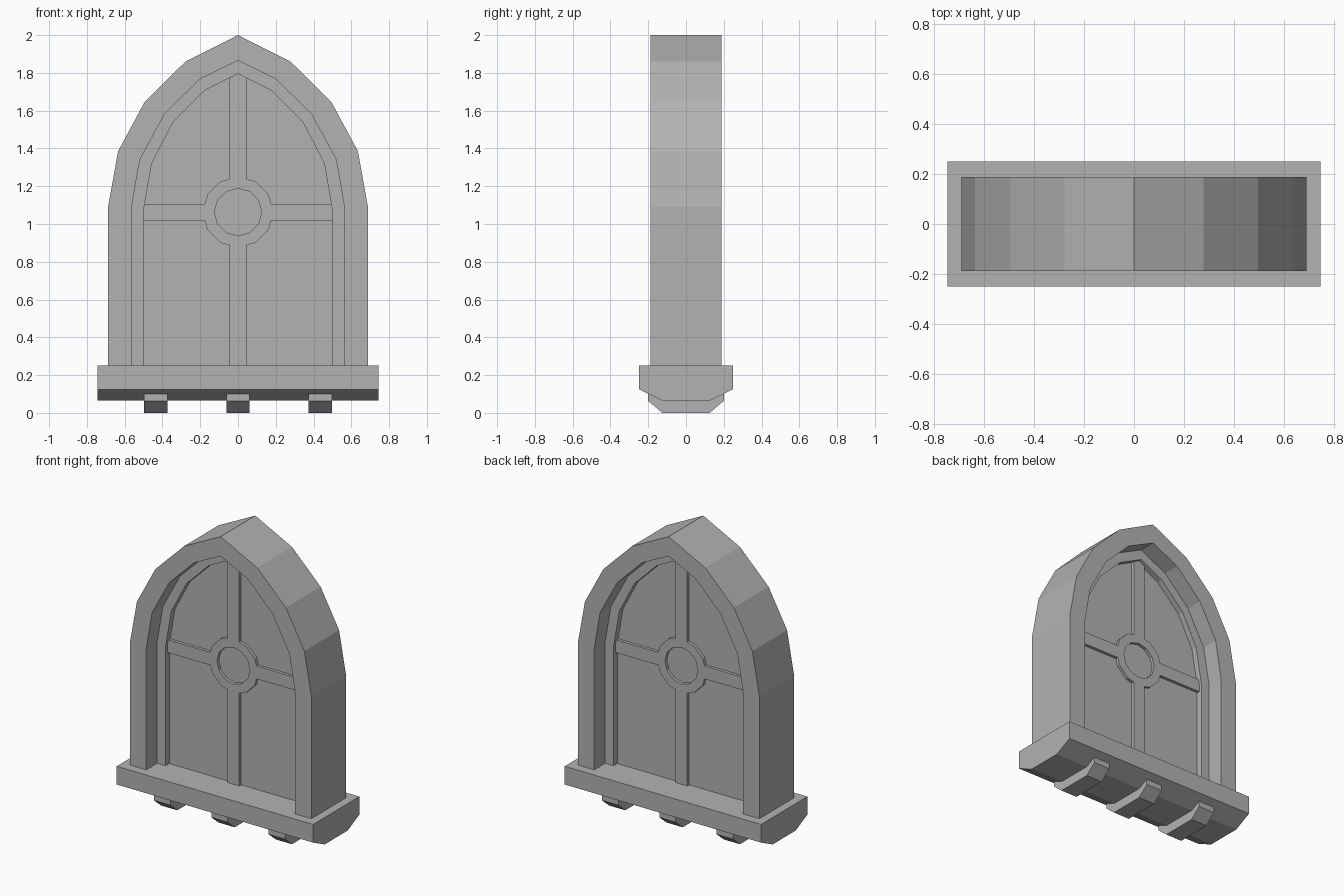
import bpy, bmesh, math
from mathutils import Matrix

cube = bpy.data.objects.get("Cube")
if cube:
    bpy.data.objects.remove(cube, do_unlink=True)

stone = bpy.data.materials.new("grey_stone")
stone.use_nodes = True
grey = (0.45, 0.45, 0.45, 1)
stone.diffuse_color = grey
stone.node_tree.nodes["Principled BSDF"].inputs["Base Color"].default_value = grey


def finish(name, bm):
    bmesh.ops.recalc_face_normals(bm, faces=bm.faces)
    mesh = bpy.data.meshes.new(name)
    bm.to_mesh(mesh)
    bm.free()
    mesh.materials.append(stone)
    obj = bpy.data.objects.new(name, mesh)
    bpy.context.collection.objects.link(obj)
    return obj


def prism(name, points, depth):
    """Extrude an outline in x, z evenly to both sides of y = 0."""
    bm = bmesh.new()
    face = bm.faces.new([bm.verts.new((x, -depth, z)) for x, z in points])
    new = bmesh.ops.extrude_face_region(bm, geom=[face])["geom"]
    moved = [v for v in new if isinstance(v, bmesh.types.BMVert)]
    bmesh.ops.translate(bm, verts=moved, vec=(0, 2 * depth, 0))
    return finish(name, bm)


def band(name, outer, inner, depth, closed=False):
    """Solid strip between two matching outlines."""
    bm = bmesh.new()
    rings = [[bm.verts.new(p) for p in
              ((a[0], -depth, a[1]), (b[0], -depth, b[1]),
               (b[0], depth, b[1]), (a[0], depth, a[1]))]
             for a, b in zip(outer, inner)]
    pairs = list(zip(rings, rings[1:]))
    if closed:
        pairs.append((rings[-1], rings[0]))
    else:
        bm.faces.new(rings[0])
        bm.faces.new(rings[-1])
    for r, s in pairs:
        for i in range(4):
            j = (i + 1) % 4
            bm.faces.new((r[i], r[j], s[j], s[i]))
    return finish(name, bm)


def arch(half):
    return half + [(-x, z) for x, z in reversed(half[:-1])]


def circle(radius, centre):
    return [(radius * math.cos(math.tau * i / 12),
             centre + radius * math.sin(math.tau * i / 12)) for i in range(12)]


# Pointed arch outlines, right foot to apex
foot = 0.2
outer = arch([(0.688, foot), (0.688, 1.09), (0.635, 1.385),
              (0.495, 1.645), (0.278, 1.86), (0, 2)])
middle = arch([(0.565, foot), (0.565, 1.08), (0.52, 1.34),
               (0.39, 1.58), (0.2, 1.768), (0, 1.865)])
inner = arch([(0.5, foot), (0.5, 1.07), (0.457, 1.32),
              (0.343, 1.54), (0.172, 1.71), (0, 1.795)])

# Stepped frame and recessed pane
band("outer_frame", outer, middle, 0.188)
band("inner_frame", middle, inner, 0.07)
prism("pane", middle, 0.03)

# Round boss and four glazing bars that meet it
hub, radius, half, relief = 1.063, 0.187, 0.044, 0.05
band("centre_ring", circle(radius, hub), circle(0.125, hub), relief, True)
notch = radius - half * math.tan(math.radians(15))
for name, angle, reach in (("top_bar", 0, 0.76), ("left_bar", 90, 0.53),
                           ("bottom_bar", 180, 0.86), ("right_bar", 270, 0.53)):
    bar = prism(name, [(-half, notch), (0, radius), (half, notch),
                       (half, reach), (-half, reach)], relief)
    bar.data.transform(Matrix.Translation((0, 0, hub))
                       @ Matrix.Rotation(math.radians(angle), 4, 'Y'))


def cross_section(name, side, width, x):
    """Mirror a y, z profile and extrude it along x."""
    points = side + [(-y, z) for y, z in reversed(side)]
    obj = prism(name, points, width / 2)
    obj.data.transform(Matrix.Translation((x, 0, 0))
                       @ Matrix.Rotation(math.radians(90), 4, 'Z'))
    return obj


# Chamfered sill and its three brackets
cross_section("sill", [(0.25, 0.25), (0.25, 0.125), (0.125, 0.065)], 1.49, 0)
for name, x in (("right_bracket", -0.435), ("middle_bracket", 0),
                ("left_bracket", 0.435)):
    cross_section(name, [(0.2, 0.15), (0.2, 0.063), (0.125, 0)], 0.124, x)
